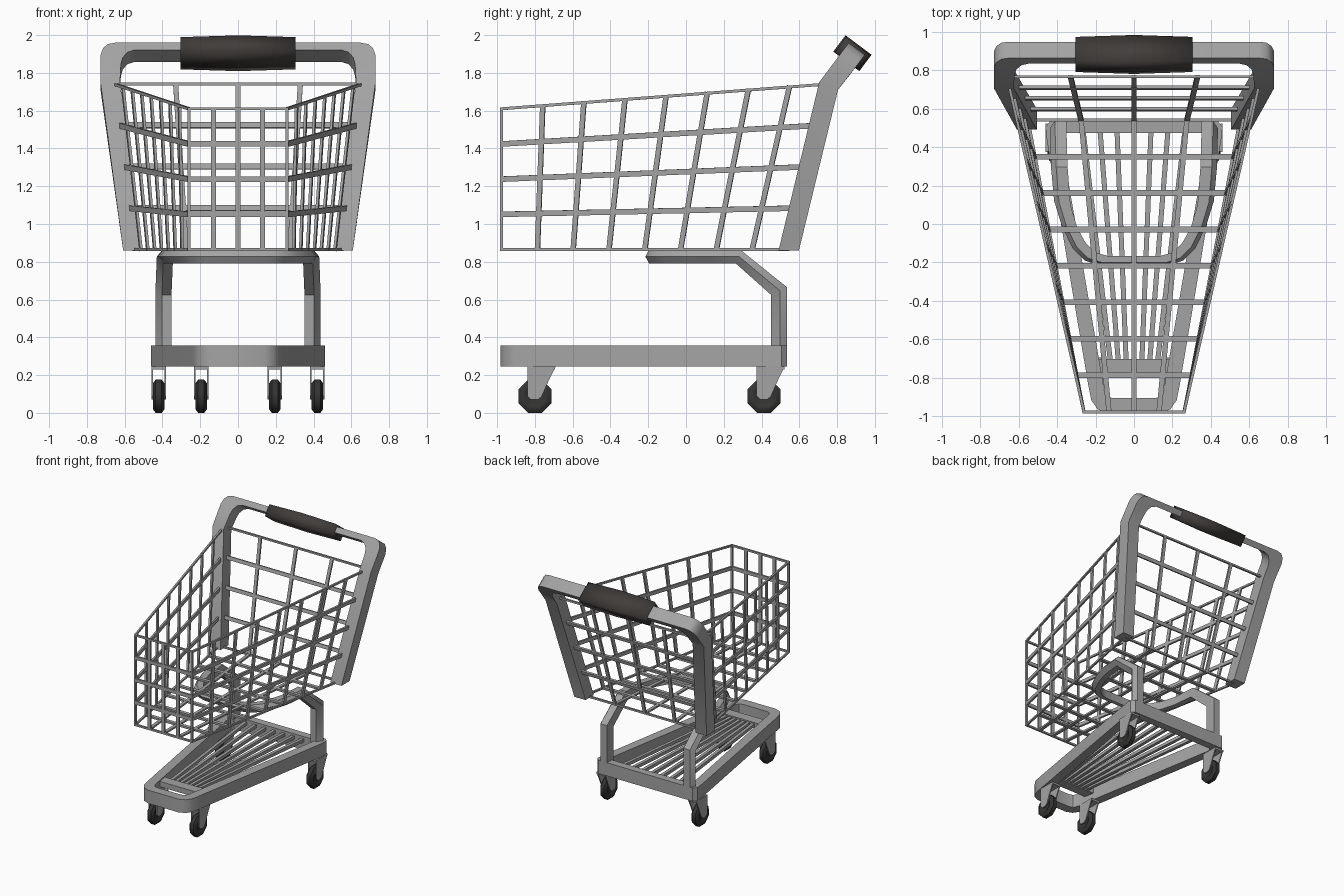
import bpy, bmesh, math
from mathutils import Vector as V

if "Cube" in bpy.data.objects:
    bpy.data.objects.remove(bpy.data.objects["Cube"])


def material(name, rgb):
    m = bpy.data.materials.new(name)
    m.diffuse_color = (*rgb, 1)
    m.use_nodes = True
    m.node_tree.nodes["Principled BSDF"].inputs["Base Color"].default_value = m.diffuse_color
    return m


STEEL = material("grey_steel", (0.37, 0.37, 0.37))
GRIP = material("dark_grip", (0.053, 0.047, 0.042))
RUBBER = material("black_rubber", (0.035, 0.034, 0.033))


def finish(name, bm, mat=STEEL, smooth=0):
    """Make the object; smooth is the angle (degrees) below which edges are soft."""
    bmesh.ops.recalc_face_normals(bm, faces=bm.faces[:])
    me = bpy.data.meshes.new(name)
    bm.to_mesh(me)
    bm.free()
    ob = bpy.data.objects.new(name, me)
    bpy.context.collection.objects.link(ob)
    me.materials.append(mat)
    if smooth:
        me.shade_smooth()
        me.set_sharp_from_angle(angle=math.radians(smooth))
    return ob


def skin(bm, rings, closed=False):
    """Bridge equal-sized point rings; cap the ends unless closed."""
    rows = [[bm.verts.new(p) for p in r] for r in rings]
    n = len(rows[0])
    for a, b in zip(rows, rows[1:] + (rows[:1] if closed else [])):
        for k in range(n):
            bm.faces.new((a[k], a[(k + 1) % n], b[(k + 1) % n], b[k]))
    if not closed:
        bm.faces.new(rows[0])
        bm.faces.new(rows[-1])


def section(o, i, v):
    o, i, v = V(o), V(i), V(v)
    return [o, i, i + v, o + v]


def ridged(o, i, v):
    """Section whose outer side is a ridge."""
    o, i, v = V(o), V(i), V(v)
    e = o.lerp(i, 0.4)
    return [e, i, i + v, o.lerp(i, 0.3) + v, o + v * 0.55]


def mirrored(half):
    return half + [[V((-p.x, p.y, p.z)) for p in r] for r in reversed(half)]


def bar(bm, p, q, w, t, normal):
    """Flat bar from p to q, w wide in the panel and t thick along its normal."""
    ax = (q - p).normalized()
    side = normal.cross(ax).normalized()
    n = ax.cross(side) * t / 2
    s = side * w / 2
    skin(bm, [[c + s + n, c - s + n, c - s - n, c + s - n]
              for c in (p - ax * 0.006, q + ax * 0.006)])


def panel(name, a, b, c, d, nu, nv):
    """Wire grid on the patch a-b (lower edge), d-c (upper edge), inner bars only."""
    bm = bmesh.new()
    normal = (c - a).cross(d - b).normalized()
    for k in range(1, nu):
        bar(bm, a.lerp(b, k / nu), d.lerp(c, k / nu), 0.027, 0.014, normal)
    for k in range(1, nv):
        bar(bm, a.lerp(d, k / nv), b.lerp(c, k / nv), 0.029, 0.016, normal)
    finish(name, bm)


# Basket: corner points, five wire panels and the thin rim
def pair(x, y, z):
    return V((-x, y, z)), V((x, y, z))


fbl, fbr = pair(0.26, -0.976, 0.865)
ftl, ftr = pair(0.26, -0.976, 1.61)
bbl, bbr = pair(0.55, 0.54, 0.865)
btl, btr = pair(0.66, 0.765, 1.742)
panel("basket_front", fbl, fbr, ftr, ftl, 4, 4)
panel("basket_back", bbl, bbr, btr, btl, 4, 4)
panel("basket_right_side", fbr, bbr, btr, ftr, 8, 4)
panel("basket_left_side", fbl, bbl, btl, ftl, 8, 4)
panel("basket_floor", fbl, fbr, bbr, bbl, 4, 8)
bm = bmesh.new()
for p, q in ((fbl, fbr), (fbr, bbr), (bbr, bbl), (bbl, fbl), (ftl, ftr),
             (ftr, btr), (btr, btl), (btl, ftl)):
    bar(bm, p, q, 0.015, 0.015, V((0, 0, 1)))
for p, q in ((fbl, ftl), (fbr, ftr)):
    bar(bm, p, q, 0.015, 0.015, V((0, 1, 0)))
finish("basket_rim", bm)

# Handle frame: square legs bending back into a flat rounded top bar
D, N = V((0, 0.6, 0.8)), V((0, 0.8, -0.6))


def upper(x, s):
    return V((x, 0.705, 1.75)) + D * s


half = [section((0.608, 0.49, 0.86), (0.505, 0.49, 0.86), (0, 0.108, 0)),
        section((0.728, 0.705, 1.75), (0.625, 0.705, 1.75), (0, 0.1, -0.04))]
for xo, so, xi, si in ((0.728, 0.18, 0.62, 0.12), (0.715, 0.225, 0.61, 0.165),
                       (0.69, 0.253, 0.585, 0.2), (0.65, 0.262, 0.545, 0.215)):
    half.append(section(upper(xo, so), upper(xi, si), N * 0.106))
bm = bmesh.new()
skin(bm, mirrored(half))
finish("handle_frame", bm, smooth=40)

# Grip: softly shaded box sleeve, slightly fatter in the middle
bm = bmesh.new()
rings = []
for x, hn, hd in ((-0.305, 0.078, 0.048), (0, 0.086, 0.054), (0.305, 0.078, 0.048)):
    c = V((x, 0.881, 1.904))
    rings.append([c + N * hn * a + D * hd * b
                  for a, b in ((1, 1), (1, -1), (-1, -1), (-1, 1))])
skin(bm, rings)
finish("handle_grip", bm, GRIP, smooth=179)

# Basket support: rear posts sloping forward into a horizontal U
half = [ridged((0.437, 0.45, 0.34), (0.352, 0.45, 0.34), (0, 0.085, 0)),
        ridged((0.437, 0.45, 0.625), (0.352, 0.45, 0.625), (0, 0.085, 0.04)),
        ridged((0.43, 0.265, 0.79), (0.345, 0.265, 0.79), (0, 0.03, 0.068))]
for xo, yo, xi, yi in ((0.415, 0.12, 0.33, 0.10), (0.375, -0.01, 0.295, -0.02),
                       (0.32, -0.125, 0.25, -0.1), (0.255, -0.19, 0.2, -0.148),
                       (0.18, -0.215, 0.14, -0.165)):
    half.append(ridged((xo, yo, 0.79), (xi, yi, 0.79), (0, 0, 0.068)))
bm = bmesh.new()
skin(bm, mirrored(half))
finish("basket_support", bm, smooth=35)

# Base frame: tapered ring with rounded corners
half = [section((xo, yo, 0.246), (xi, yi, 0.246), (0, 0, 0.11))
        for xo, yo, xi, yi in ((0.14, -0.982, 0.11, -0.905), (0.19, -0.962, 0.14, -0.895),
                               (0.222, -0.915, 0.155, -0.865), (0.237, -0.84, 0.165, -0.8),
                               (0.452, 0.43, 0.372, 0.40), (0.46, 0.505, 0.38, 0.45),
                               (0.435, 0.535, 0.365, 0.472))]
bm = bmesh.new()
skin(bm, mirrored(half), closed=True)
finish("base_frame", bm, smooth=40)

# Lower rack: front cross plate and converging slats
UP = V((0, 0, 1))
bm = bmesh.new()
bar(bm, V((-0.18, -0.745, 0.325)), V((0.18, -0.745, 0.325)), 0.085, 0.045, UP)
finish("rack_cross_plate", bm)
bm = bmesh.new()
for k in range(-3, 4):
    bar(bm, V((k * 0.041, -0.71, 0.325)), V((k * 0.088, 0.48, 0.325)), 0.026, 0.026, UP)
finish("rack_slats", bm)

# Casters: octagonal tyre, axle and a two-plate fork under each corner
FORK = ((-0.04, 0.246), (0.11, 0.246), (0.075, 0.175), (0.035, 0.085),
        (0.015, 0.07), (-0.02, 0.07), (-0.04, 0.09))


def wheel(name, x, y, profile, mat):
    bm = bmesh.new()
    skin(bm, [[(x + o, y + r * math.cos(a), 0.088 + r * math.sin(a))
               for a in (math.pi * (k + 0.5) / 4 for k in range(8))]
              for o, r in profile])
    finish(name, bm, mat, smooth=50)


for label, x, y in (("front_right", 0.195, -0.8), ("front_left", -0.195, -0.8),
                    ("rear_right", 0.42, 0.413), ("rear_left", -0.42, 0.413)):
    wheel(label + "_tyre", x, y, ((-0.022, 0.05), (-0.03, 0.06), (-0.03, 0.075), (-0.016, 0.095),
                                  (0.016, 0.095), (0.03, 0.075), (0.03, 0.06), (0.022, 0.05)), RUBBER)
    wheel(label + "_axle", x, y, ((-0.036, 0.014), (0.036, 0.014)), STEEL)
    bm = bmesh.new()
    for s in (-1, 1):
        skin(bm, [[(x + s * o, y + py, pz) for py, pz in FORK] for o in (0.03, 0.039)])
    bar(bm, V((x - 0.033, y + 0.035, 0.238)), V((x + 0.033, y + 0.035, 0.238)), 0.145, 0.016, UP)
    finish(label + "_fork", bm)
